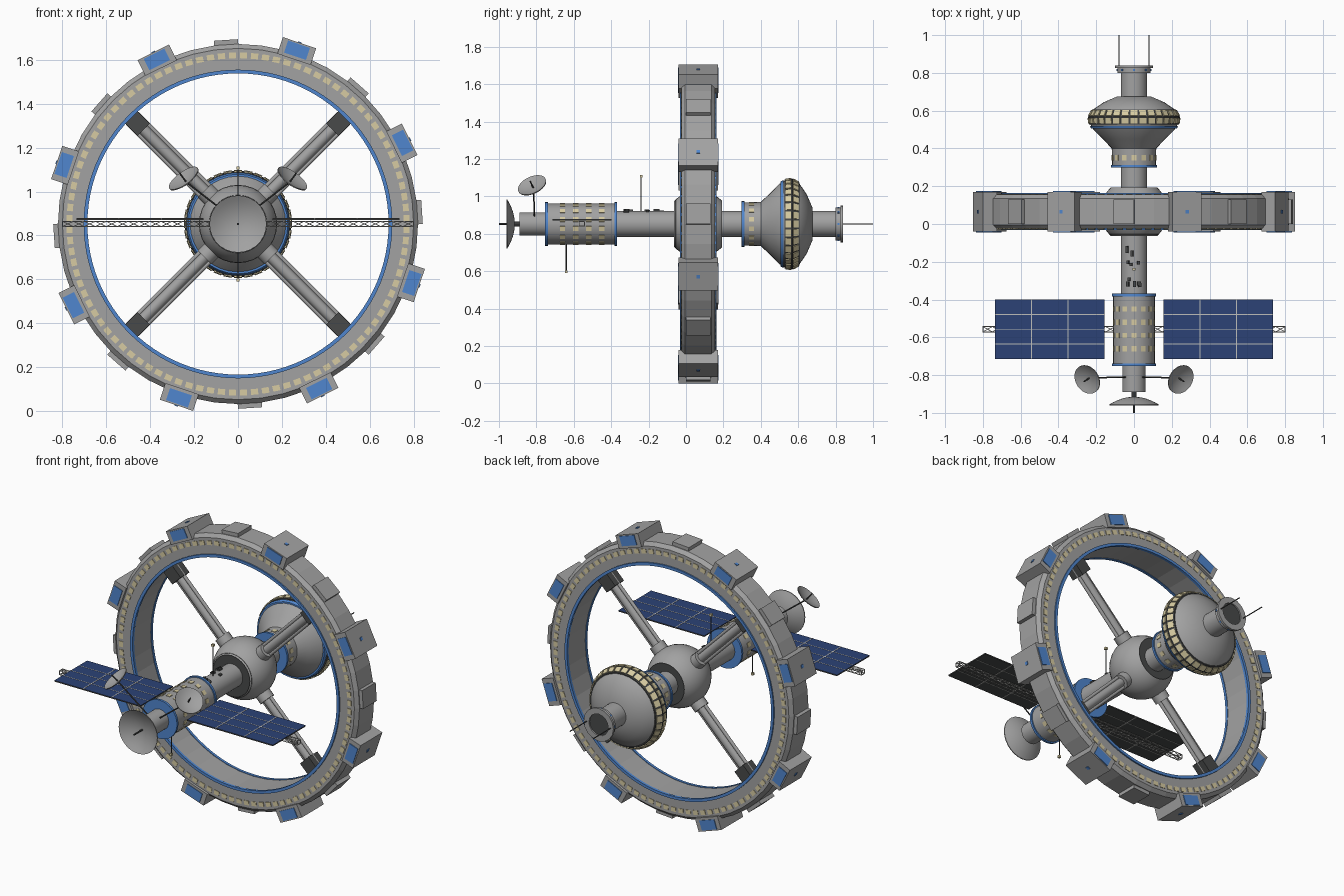
import bpy, bmesh, math, random
from mathutils import Matrix, Vector

if "Cube" in bpy.data.objects:
    bpy.data.objects.remove(bpy.data.objects["Cube"])

C = 0.852       # height of the main axis
RY = 0.065      # middle of the ring along the axis
TAU = math.tau
AXIS = Matrix.Translation((0, 0, C))


def material(name, r, g, b):
    m = bpy.data.materials.new(name)
    m.use_nodes = True
    m.diffuse_color = (r, g, b, 1)
    m.node_tree.nodes["Principled BSDF"].inputs["Base Color"].default_value = (r, g, b, 1)
    return m


HULL = material("hull grey", 0.36, 0.36, 0.36)
DARK = material("dark grey", 0.065, 0.068, 0.068)
BLUE = material("accent blue", 0.08, 0.24, 0.62)
CELL = material("solar navy", 0.025, 0.055, 0.18)
GLOW = material("window cream", 0.68, 0.60, 0.36)
PALE = material("pale frame", 0.52, 0.52, 0.50)


def finish(name, bm, *mats, smooth=False):
    bmesh.ops.recalc_face_normals(bm, faces=bm.faces)
    me = bpy.data.meshes.new(name)
    bm.to_mesh(me)
    bm.free()
    ob = bpy.data.objects.new(name, me)
    bpy.context.collection.objects.link(ob)
    for m in mats:
        me.materials.append(m)
    if smooth:
        bpy.ops.object.select_all(action="DESELECT")
        ob.select_set(True)
        bpy.context.view_layer.objects.active = ob
        bpy.ops.object.shade_smooth_by_angle(angle=math.radians(32))
    return ob


def lathe(name, mat, profile, seg=32, matrix=AXIS, closed=False, smooth=True):
    """Turn (y, radius) points about the y axis."""
    bm = bmesh.new()
    rows = [[bm.verts.new(matrix @ Vector((r * math.cos(TAU * i / seg), y, r * math.sin(TAU * i / seg))))
             for i in range(seg)] for y, r in profile]
    pairs = list(zip(rows, rows[1:])) + ([(rows[-1], rows[0])] if closed else [])
    for a, b in pairs:
        for i in range(seg):
            j = (i + 1) % seg
            bm.faces.new((a[i], a[j], b[j], b[i]))
    bmesh.ops.remove_doubles(bm, verts=bm.verts, dist=1e-5)
    return finish(name, bm, mat, smooth=smooth)


def drum(name, mat, y0, y1, r, seg=32):
    return lathe(name, mat, [(y0, 0), (y0, r), (y1, r), (y1, 0)], seg)


def polar(deg, r, y, tilt=0):
    """Frame with x outward, y along the axis, z along the rim."""
    return (AXIS @ Matrix.Rotation(-math.radians(deg), 4, "Y") @ Matrix.Translation((r, y, 0))
            @ Matrix.Rotation(math.radians(tilt), 4, "Z"))


def boxes(name, mat, items):
    bm = bmesh.new()
    for m, size in items:
        bmesh.ops.create_cube(bm, size=1, matrix=m @ Matrix.Diagonal((*size, 1)))
    return finish(name, bm, mat)


def rods(name, mat, items, seg=8):
    bm = bmesh.new()
    for p, q, r in items:
        p, q = Vector(p), Vector(q)
        m = Matrix.Translation((p + q) / 2) @ (q - p).to_track_quat("Z", "Y").to_matrix().to_4x4()
        bmesh.ops.create_cone(bm, cap_ends=True, segments=seg, radius1=r, radius2=r,
                              depth=(q - p).length, matrix=m)
    return finish(name, bm, mat, smooth=seg > 6)


def window_row(y, r, count, size, tilt=0):
    return [(polar(90 + 360 * i / count, r, y, tilt), size) for i in range(count)]


# Habitat ring: chamfered rim, blue hoops and two faces of windows
half = [(-0.09, 0.80), (-0.07, 0.82)]
section = [(-0.09, 0.69)] + half + [(-y, r) for y, r in reversed(half)] + [(0.09, 0.69)]
lathe("habitat_ring", HULL, [(RY + y, r) for y, r in section], 48, closed=True, smooth=False)
for side, tag in ((-1, "front"), (1, "back")):
    edge = RY + side * 0.09
    lathe("ring_hoop_" + tag, BLUE, [(edge - 0.008, 0.686), (edge + 0.008, 0.686),
                                     (edge + 0.008, 0.703), (edge - 0.008, 0.703)], 96, closed=True)
    boxes("ring_windows_" + tag, GLOW,
          [(polar(3.75 * (i + 0.5), 0.768, edge), (0.026, 0.006, 0.033)) for i in range(96)])

# Outer modules and low plates around the rim
mods = [26.25 + 45 * i for i in range(8)]
boxes("rim_modules", HULL, [(polar(a, 0.832, RY), (0.08, 0.21, 0.16)) for a in mods])
boxes("module_panels", BLUE, [(polar(a, 0.836, RY + s * 0.105), (0.058, 0.008, 0.105))
                              for a in mods for s in (-1, 1)])
boxes("module_beacons", BLUE, [(polar(a, 0.872, RY), (0.008, 0.018, 0.018)) for a in mods])
boxes("rim_plates", HULL, [(polar(3.75 + 45 * i, 0.825, RY), (0.03, 0.13, 0.11)) for i in range(8)])

# Spokes: a thick tube between two thin ones, with end fittings
spokes, fittings, collars = [], [], []
for a in (45, 135, 225, 315):
    for off, r in ((0, 0.026), (-0.031, 0.01), (0.031, 0.01)):
        m = polar(a, 0, RY)
        spokes.append((m @ Vector((0.13, 0, off)), m @ Vector((0.68, 0, off)), r))
    fittings.append((polar(a, 0.65, RY), (0.085, 0.085, 0.08)))
    collars.append((m @ Vector((0.13, 0, 0)), m @ Vector((0.215, 0, 0)), 0.045))
rods("spokes", HULL, spokes, 12)
boxes("spoke_fittings", DARK, fittings)
rods("spoke_collars", HULL, collars, 16)

# Hub ball with dark bearing discs
lathe("hub_ball", HULL, [(RY + 0.178 * math.sin(t), 0.178 * math.cos(t))
                         for t in [math.radians(-46 + 92 * i / 10) for i in range(11)]])
drum("hub_bearings", DARK, -0.055, 0.178, 0.132)

# Front spine and crew module
drum("front_spine", HULL, -0.40, 0, 0.07)
drum("front_module", HULL, -0.75, -0.37, 0.11)
drum("front_neck", HULL, -0.89, -0.74, 0.062)
for y in (-0.746, -0.376):
    drum("front_module_band", BLUE, y - 0.007, y + 0.007, 0.117)
boxes("front_module_windows", GLOW, [w for y in (-0.66, -0.59, -0.52, -0.45)
                                     for w in window_row(y, 0.109, 14, (0.007, 0.028, 0.025))])
random.seed(4)
boxes("spine_fittings", DARK, [(polar(random.uniform(55, 125), 0.072, random.uniform(-0.34, -0.09)),
                                (0.014, random.uniform(0.012, 0.035), 0.014)) for _ in range(12)])

# Rear spine, collar and bulbous habitat
drum("rear_spine", HULL, 0.15, 0.32, 0.07)
lathe("rear_habitat", HULL, [(0.30, 0), (0.30, 0.115), (0.40, 0.118), (0.45, 0.165), (0.50, 0.215),
                             (0.535, 0.236), (0.57, 0.238), (0.605, 0.218), (0.645, 0.16),
                             (0.675, 0.09), (0.68, 0)])
drum("rear_collar_band", BLUE, 0.298, 0.312, 0.122)
boxes("rear_collar_windows", GLOW, window_row(0.35, 0.115, 14, (0.007, 0.028, 0.025)))
lathe("habitat_band", BLUE, [(0.505, 0.21), (0.505, 0.227), (0.52, 0.234), (0.52, 0.21)])
lathe("gallery_frame", DARK, [(0.527, 0.225), (0.527, 0.238), (0.567, 0.243), (0.607, 0.221), (0.607, 0.2)])
boxes("gallery_windows", GLOW, window_row(0.547, 0.2405, 32, (0.008, 0.029, 0.037), -7)
      + window_row(0.587, 0.232, 32, (0.008, 0.033, 0.036), 29))

# Docking port with two whip antennas
drum("docking_tube", HULL, 0.66, 0.82, 0.07)
lathe("docking_flange", HULL, [(0.80, 0.06), (0.80, 0.088), (0.826, 0.088), (0.826, 0.1),
                               (0.84, 0.1), (0.84, 0.065), (0.82, 0.065)], 16)
drum("docking_hatch", DARK, 0.81, 0.832, 0.067, 16)
boxes("docking_lights", BLUE, window_row(0.815, 0.088, 8, (0.008, 0.012, 0.012)))
rods("rear_whips", DARK, [((s * 0.08, 0.82, C), (s * 0.08, 1.0, C), 0.003) for s in (-1, 1)])


# Dishes: a shallow bowl opening along local -y, with a feed rod
def dish(name, r, depth, matrix):
    steps = [i / 6 for i in range(7)]
    outer = [(-depth * t * t, r * t) for t in steps]
    inner = [(y - 0.005, x) for y, x in reversed(outer)]
    lathe(name, HULL, outer + inner, 28, matrix)
    rods(name + "_feed", DARK, [(matrix @ Vector((0, 0.01, 0)), matrix @ Vector((0, -0.65 * r, 0)), 0.004)])


dish("front_dish", 0.13, 0.04, Matrix.Translation((0, -0.915, C)))
rods("front_dish_mount", DARK, [((0, -0.88, C), (0, -1.0, C), 0.005),
                                ((0, -0.88, C), (0, -0.92, C), 0.014)])
for s, tag in ((1, "left"), (-1, "right")):
    aim = Vector((s * 0.55, -0.35, 0.75))
    spot = Vector((s * 0.235, -0.815, C + 0.19))
    turn = Vector((0, -1, 0)).rotation_difference(aim).to_matrix().to_4x4()
    dish(tag + "_dish", 0.08, 0.02, Matrix.Translation(spot) @ turn)
    rods(tag + "_dish_mast", DARK, [((s * 0.04, -0.81, C + 0.04), spot, 0.004)])

# Mast antennas with small tips
masts = [((0, -0.24, C + 0.06), (0, -0.24, C + 0.255)), ((0, -0.64, C - 0.1), (0, -0.64, C - 0.255))]
rods("masts", DARK, [(p, q, 0.003) for p, q in masts])
boxes("mast_tips", GLOW, [(Matrix.Translation(q), (0.014, 0.014, 0.014)) for p, q in masts])

# Solar wings: cells on top, dark backs, pale dividers, on lattice booms
wings, lines, lattice = bmesh.new(), [], []
PY, PZ = -0.557, C + 0.022
for s in (-1, 1):
    for i in range(3):
        x = s * (0.253 + 0.193 * i)
        bmesh.ops.create_cube(wings, size=1, matrix=Matrix.Translation((x, PY, PZ))
                              @ Matrix.Diagonal((0.192, 0.315, 0.007, 1)))
        if i:
            lines.append((Matrix.Translation((x - s * 0.0965, PY, PZ)), (0.006, 0.315, 0.009)))
    for dy in (-0.078, 0, 0.078):
        lines.append((Matrix.Translation((s * 0.446, PY + dy, PZ)), (0.578, 0.004, 0.009)))
    corners = [(PY + a * 0.014, C + b * 0.012) for a, b in ((-1, -1), (1, -1), (1, 1), (-1, 1))]
    xs = [s * (0.1 + 0.05 * i) for i in range(15)]
    for k, (y, z) in enumerate(corners):
        y2, z2 = corners[(k + 1) % 4]
        lattice.append(((xs[0], y, z), (xs[-1], y, z), 0.0028))
        for i in range(14):
            lattice.append(((xs[i], y, z), (xs[i + 1], y2, z2), 0.002))
        lattice.append(((xs[-1], y, z), (xs[-1], y2, z2), 0.0028))
wings.normal_update()
for f in wings.faces:
    f.material_index = 0 if f.normal.z > 0.5 else 1
finish("solar_wings", wings, CELL, DARK)
boxes("solar_dividers", PALE, lines)
rods("solar_booms", PALE, lattice, 5)
